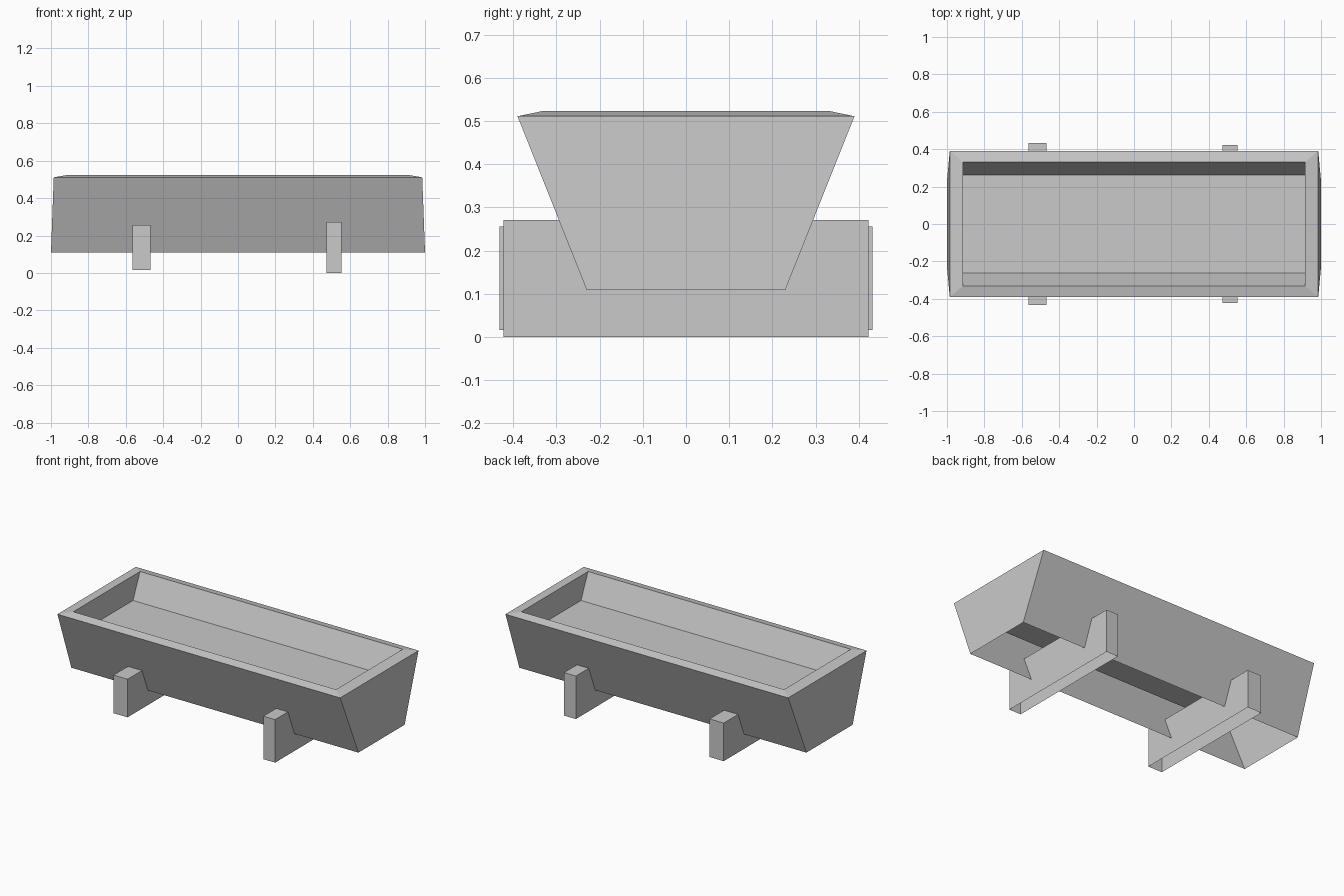
import bpy
import bmesh

default = bpy.data.objects.get("Cube")
if default:
    bpy.data.objects.remove(default, do_unlink=True)

grey = bpy.data.materials.new("stone grey")
COLOUR = (0.585, 0.585, 0.585, 1)
grey.diffuse_color = COLOUR
grey.use_nodes = True
shader = next(n for n in grey.node_tree.nodes if n.type == "BSDF_PRINCIPLED")
shader.inputs["Base Color"].default_value = COLOUR


def loft_rings(name, rings):
    """Open-bottomed shell from stacked rectangles given as (half x, half y, z)."""
    bm = bmesh.new()
    loops = [[bm.verts.new((sx * hx, sy * hy, z))
              for sx, sy in ((-1, -1), (1, -1), (1, 1), (-1, 1))]
             for hx, hy, z in rings]
    for low, high in zip(loops, loops[1:]):
        for i in range(4):
            j = (i + 1) % 4
            bm.faces.new((low[i], low[j], high[j], high[i]))
    bm.faces.new(loops[-1])
    mesh = bpy.data.meshes.new(name)
    bm.to_mesh(mesh)
    bm.free()
    mesh.materials.append(grey)
    obj = bpy.data.objects.new(name, mesh)
    bpy.context.collection.objects.link(obj)
    return obj


# Trough: flared outside, sloping rim, tapered hollow with flat floor, open below
loft_rings("trough", [
    (1.0, 0.23, 0.109),
    (0.985, 0.39, 0.511),
    (0.915, 0.332, 0.523),
    (0.915, 0.262, 0.367),
])

# Hollow support blocks crossing under the trough
for name, x, half_x, half_y, bottom, top in (
        ("left_support", 0.513, 0.041, 0.422, 0.0, 0.271),
        ("right_support", -0.516, 0.049, 0.432, 0.016, 0.256)):
    support = loft_rings(name, [(half_x, half_y, bottom), (half_x, half_y, top)])
    support.location.x = x
